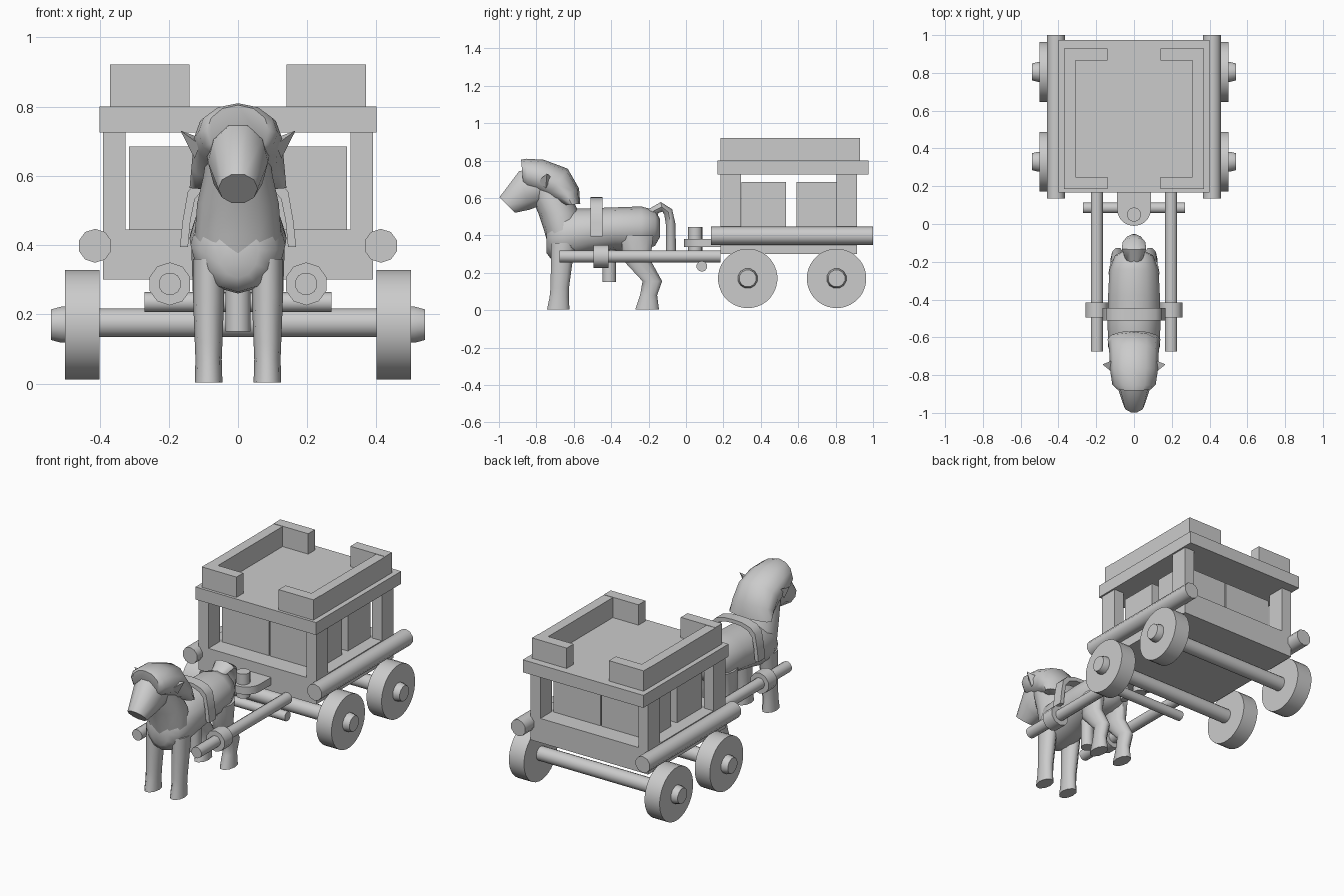
import bpy, bmesh, math
from mathutils import Vector

if "Cube" in bpy.data.objects:
    bpy.data.objects.remove(bpy.data.objects["Cube"])

grey = bpy.data.materials.new("plain_grey")
grey.diffuse_color = (0.6, 0.6, 0.6, 1)
grey.use_nodes = True
grey.node_tree.nodes["Principled BSDF"].inputs["Base Color"].default_value = grey.diffuse_color


def finish(name, bm, angle=40):
    bmesh.ops.recalc_face_normals(bm, faces=bm.faces)
    me = bpy.data.meshes.new(name)
    bm.to_mesh(me)
    bm.free()
    me.materials.append(grey)
    ob = bpy.data.objects.new(name, me)
    bpy.context.collection.objects.link(ob)
    bpy.ops.object.select_all(action='DESELECT')
    ob.select_set(True)
    bpy.context.view_layer.objects.active = ob
    bpy.ops.object.shade_smooth_by_angle(angle=math.radians(angle))
    return ob


def skin(bm, rings):
    """Bridge rings of equal length and cap both ends."""
    loops = [[bm.verts.new(p) for p in r] for r in rings]
    n = len(loops[0])
    for a, b in zip(loops, loops[1:]):
        for i in range(n):
            bm.faces.new((a[i], a[(i + 1) % n], b[(i + 1) % n], b[i]))
    bm.faces.new(loops[0])
    bm.faces.new(loops[-1])


def box(name, x0, x1, y0, y1, z0, z1):
    bm = bmesh.new()
    skin(bm, [[(x0, y0, z), (x1, y0, z), (x1, y1, z), (x0, y1, z)] for z in (z0, z1)])
    return finish(name, bm)


def rod(name, axis, stations, center, sides=10):
    """Turned rod: stations are (position along axis, radius)."""
    bm = bmesh.new()
    rings = []
    for t, r in stations:
        ring = []
        for i in range(sides):
            a = 2 * math.pi * (i + 0.5) / sides
            u, v = r * math.cos(a), r * math.sin(a)
            c = Vector(center)
            ring.append(c + Vector({'x': (t, u, v), 'y': (u, t, v), 'z': (u, v, t)}[axis]))
        rings.append(ring)
    skin(bm, rings)
    return finish(name, bm)


def loft(name, rings, x=0, sides=12, angle=50):
    """Ellipse rings (y, z, half width, half depth, depth angle in the side plane)."""
    bm = bmesh.new()
    out = []
    for y, z, rx, rd, ang in rings:
        c, s = math.cos(math.radians(ang)), math.sin(math.radians(ang))
        ring = []
        for i in range(sides):
            a = 2 * math.pi * i / sides
            d = rd * math.sin(a)
            ring.append((x + rx * math.cos(a), y + d * c, z + d * s))
        out.append(ring)
    skin(bm, out)
    return finish(name, bm, angle)


# Wagon body, roof and cargo boxes
box("wagon_bed", -.39, .39, .185, .915, .30, .445)
box("roof", -.40, .40, .168, .975, .725, .80)
for sx in (-1, 1):
    for y0, y1 in ((.185, .295), (.805, .915)):
        box("corner_post", *sorted((sx * .325, sx * .39)), y0, y1, .445, .725)
    for y0, y1 in ((.297, .535), (.592, .805)):
        box("cargo_box", *sorted((sx * .003, sx * .315)), y0, y1, .445, .685)
    # Roof railing
    box("roof_rail", *sorted((sx * .31, sx * .37)), .25, .865, .80, .92)
    for y0, y1 in ((.185, .25), (.865, .93)):
        box("rail_end", *sorted((sx * .14, sx * .37)), y0, y1, .80, .922)
    # Side logs
    rod("side_log", 'y', [(.135, .049), (1.0, .049)], (sx * .413, 0, .398))
    # Wheels and hubs
    for y in (.33, .805):
        rod("wheel", 'x', [(sx * .40, .159), (sx * .50, .159)], (0, y, .17), 32)
        rod("hub", 'x', [(sx * .49, .054), (sx * .51, .054), (sx * .54, .046)], (0, y, .17), 12)
for y in (.33, .805):
    rod("axle", 'x', [(-.45, .042), (.45, .042)], (0, y, .175), 16)

# Hitch plate, pin and crossbar
bm = bmesh.new()
outline = [(.09, .20), (-.09, .20)]
outline += [(-.09 * math.cos(math.pi * i / 10), .08 - .09 * math.sin(math.pi * i / 10)) for i in range(11)]
skin(bm, [[(x, y, z) for x, y in outline] for z in (.337, .382)])
finish("hitch_plate", bm)
rod("hitch_pin", 'z', [(.30, .038), (.446, .038)], (0, .05, 0), 14)
rod("crossbar", 'x', [(-.27, .029), (.27, .029)], (0, .085, .235))

# Pulling shafts with collars
for sx in (-1, 1):
    rod("shaft", 'y', [(-.675, .033), (.185, .033)], (sx * .197, 0, .288), 12)
    rod("shaft_collar", 'y', [(-.495, .062), (-.415, .062)], (sx * .197, 0, .288))

# Horse body and neck
loft("horse_body", [
    (-.14, .44, .05, .05, 90), (-.165, .44, .10, .095, 90), (-.24, .435, .13, .12, 90),
    (-.38, .435, .137, .115, 90), (-.52, .42, .14, .125, 90), (-.65, .40, .137, .14, 90),
    (-.715, .385, .11, .12, 90), (-.745, .385, .06, .08, 90)])
loft("horse_neck", [
    (-.645, .34, .125, .09, 0), (-.66, .43, .125, .10, 0), (-.68, .52, .118, .11, 0),
    (-.72, .60, .10, .10, 10), (-.76, .70, .085, .09, 20)])
loft("horse_head", [
    (-.73, .68, .08, .09, 80), (-.79, .66, .09, .11, 90),
    (-.865, .64, .087, .112, 105), (-.955, .563, .057, .062, 135)], sides=10)

# Mane, ears and tail
loft("mane", [
    (-.875, .73, .09, .075, 95), (-.85, .725, .115, .085, 93), (-.77, .71, .127, .095, 85),
    (-.69, .675, .13, .10, 55), (-.64, .62, .135, .075, 25), (-.61, .565, .14, .045, 5)])
for sx in (-1, 1):
    bm = bmesh.new()
    base = [(sx * .11, -.79, .69), (sx * .11, -.72, .71), (sx * .125, -.75, .65)]
    skin(bm, [base, [Vector((sx * .165, -.745, .73)) + (Vector(p) - Vector(base[0])) * .03 for p in base]])
    finish("ear", bm)
loft("tail", [
    (-.18, .48, .04, .03, 0), (-.175, .53, .05, .03, -20), (-.13, .553, .065, .027, -80),
    (-.095, .525, .06, .027, -145), (-.082, .46, .045, .027, -175), (-.08, .315, .022, .028, -180)], sides=10)

# Legs
for sx in (-1, 1):
    loft("front_leg", [
        (-.655, .36, .045, .07, 0), (-.665, .25, .045, .06, 0), (-.675, .12, .04, .052, 0),
        (-.678, .07, .038, .054, 0), (-.683, .003, .04, .063, 0)], sx * .085, 10)
    loft("hind_leg", [
        (-.26, .40, .05, .09, 0), (-.265, .27, .046, .078, 0), (-.18, .155, .038, .055, 0),
        (-.20, .08, .036, .048, 0), (-.208, .003, .04, .067, 0)], sx * .085, 10)

# Saddle band over the back
half = [(.168, .395), (.16, .47), (.145, .555), (.115, .585), (.06, .602), (0, .605)]
outer = half + [(-x, z) for x, z in half[-2::-1]]
inner = [(x * .86, z - .022 * (abs(x) < .15)) for x, z in reversed(outer)]
bm = bmesh.new()
skin(bm, [[(x, y, z) for x, z in outer + inner] for y in (-.51, -.446)])
finish("saddle_band", bm)

# Peg under the belly
rod("belly_peg", 'z', [(.15, .037), (.33, .037)], (0, -.41, 0), 12)
